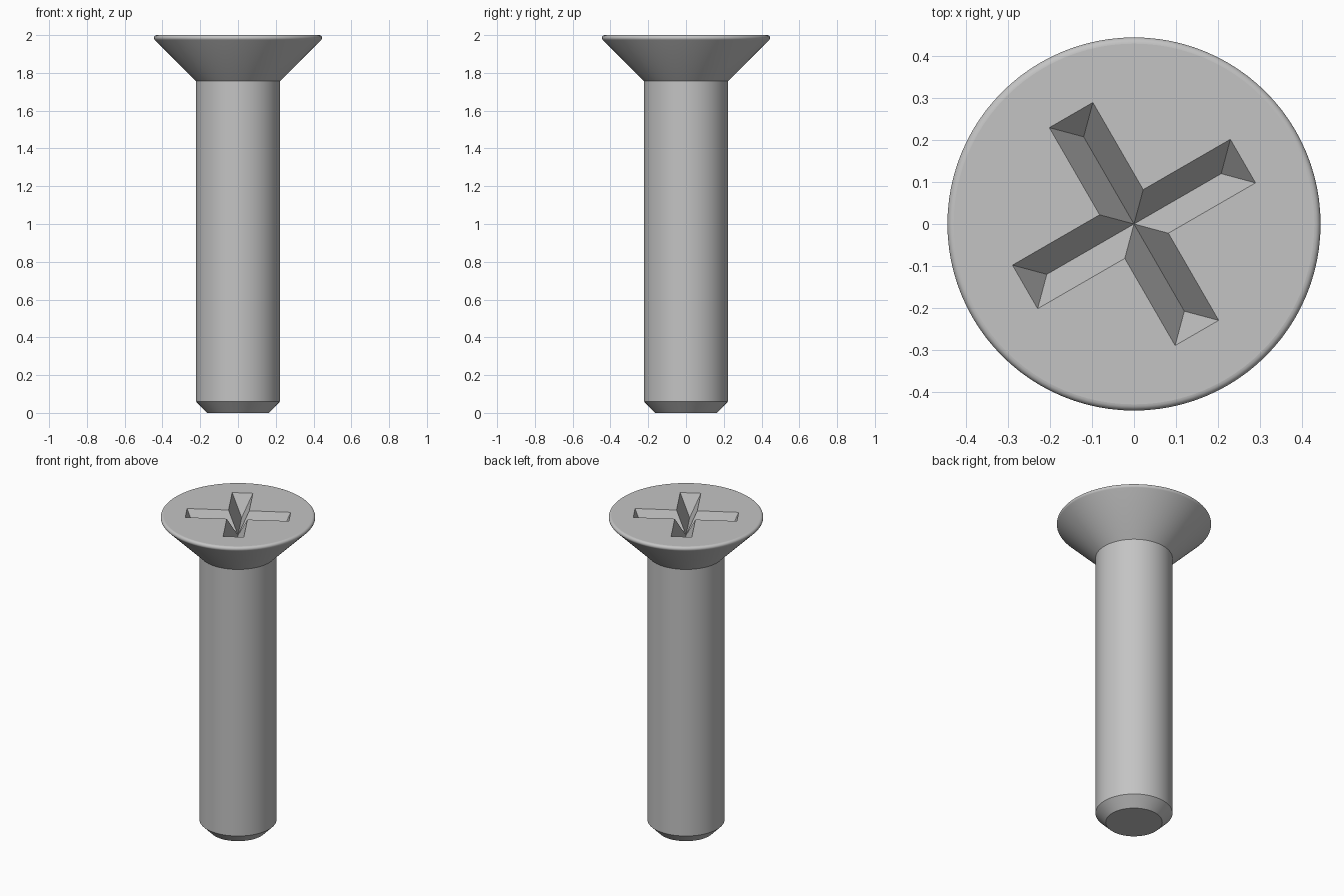
import bpy, bmesh, math

SEGMENTS = 96
SHAFT_R, TIP_R, TIP_H = 0.222, 0.163, 0.06
HEAD_R, RIM, HEIGHT = 0.445, 0.015, 2.0

default = bpy.data.objects.get("Cube")
if default:
    bpy.data.objects.remove(default, do_unlink=True)

steel = bpy.data.materials.new("grey_steel")
steel.use_nodes = True
colour = (0.55, 0.55, 0.55, 1)
steel.diffuse_color = colour
for node in steel.node_tree.nodes:
    if node.type == 'BSDF_PRINCIPLED':
        node.inputs["Base Color"].default_value = colour


def make_object(name, bm):
    bmesh.ops.recalc_face_normals(bm, faces=bm.faces)
    mesh = bpy.data.meshes.new(name)
    bm.to_mesh(mesh)
    bm.free()
    mesh.materials.append(steel)
    obj = bpy.data.objects.new(name, mesh)
    bpy.context.collection.objects.link(obj)
    return obj


def lathe(name, profile):
    """Turn (radius, height) points round the z axis and cap both ends."""
    bm = bmesh.new()
    rings = []
    for r, z in profile:
        rings.append([bm.verts.new((r * math.cos(a), r * math.sin(a), z))
                      for a in (math.tau * i / SEGMENTS for i in range(SEGMENTS))])
    for low, high in zip(rings, rings[1:]):
        for i in range(SEGMENTS):
            j = (i + 1) % SEGMENTS
            bm.faces.new((low[i], low[j], high[j], high[i]))
    bm.faces.new(rings[0])
    bm.faces.new(rings[-1])
    return make_object(name, bm)


def slot_cutter(name, angle, length=0.3, width=0.06, depth=0.13):
    """V-shaped trough with sloping ends, reaching a little above the head."""
    bm = bmesh.new()
    lift = 0.02
    grow = lift * width / depth
    points = [(sx * (length + grow), sy * (width + grow), HEIGHT + lift)
              for sx in (-1, 1) for sy in (-1, 1)]
    points += [(sx * (length - width), 0, HEIGHT - depth) for sx in (-1, 1)]
    c, s = math.cos(angle), math.sin(angle)
    for x, y, z in points:
        bm.verts.new((x * c - y * s, x * s + y * c, z))
    bmesh.ops.convex_hull(bm, input=bm.verts)
    bmesh.ops.dissolve_limit(bm, angle_limit=0.01, verts=bm.verts, edges=bm.edges)
    obj = make_object(name, bm)
    obj.hide_render = True
    return obj


# Chamfered tip, shaft, countersunk cone and rounded rim
rim = [(HEAD_R - RIM + RIM * math.cos(a), HEIGHT - RIM + RIM * math.sin(a))
       for a in (math.radians(-45 + 135 * i / 8) for i in range(9))]
neck_z = rim[0][1] - (rim[0][0] - SHAFT_R)
screw = lathe("countersunk_screw",
              [(TIP_R, 0), (SHAFT_R, TIP_H), (SHAFT_R, neck_z)] + rim)

# Cross recess in the head
bpy.ops.object.select_all(action='DESELECT')
bpy.context.view_layer.objects.active = screw
screw.select_set(True)
for name, degrees in (("slot_cutter_a", 30), ("slot_cutter_b", 120)):
    cutter = slot_cutter(name, math.radians(degrees))
    cut = screw.modifiers.new(name, 'BOOLEAN')
    cut.operation = 'DIFFERENCE'
    cut.solver = 'EXACT'
    cut.object = cutter
    bpy.ops.object.modifier_apply(modifier=cut.name)
    bpy.data.objects.remove(cutter, do_unlink=True)

# Smooth turned surfaces, flat top and recess
bpy.ops.object.shade_smooth_by_angle(angle=math.radians(30))
for face in screw.data.polygons:
    if abs(face.normal.z) > 0.999:
        face.use_smooth = False
